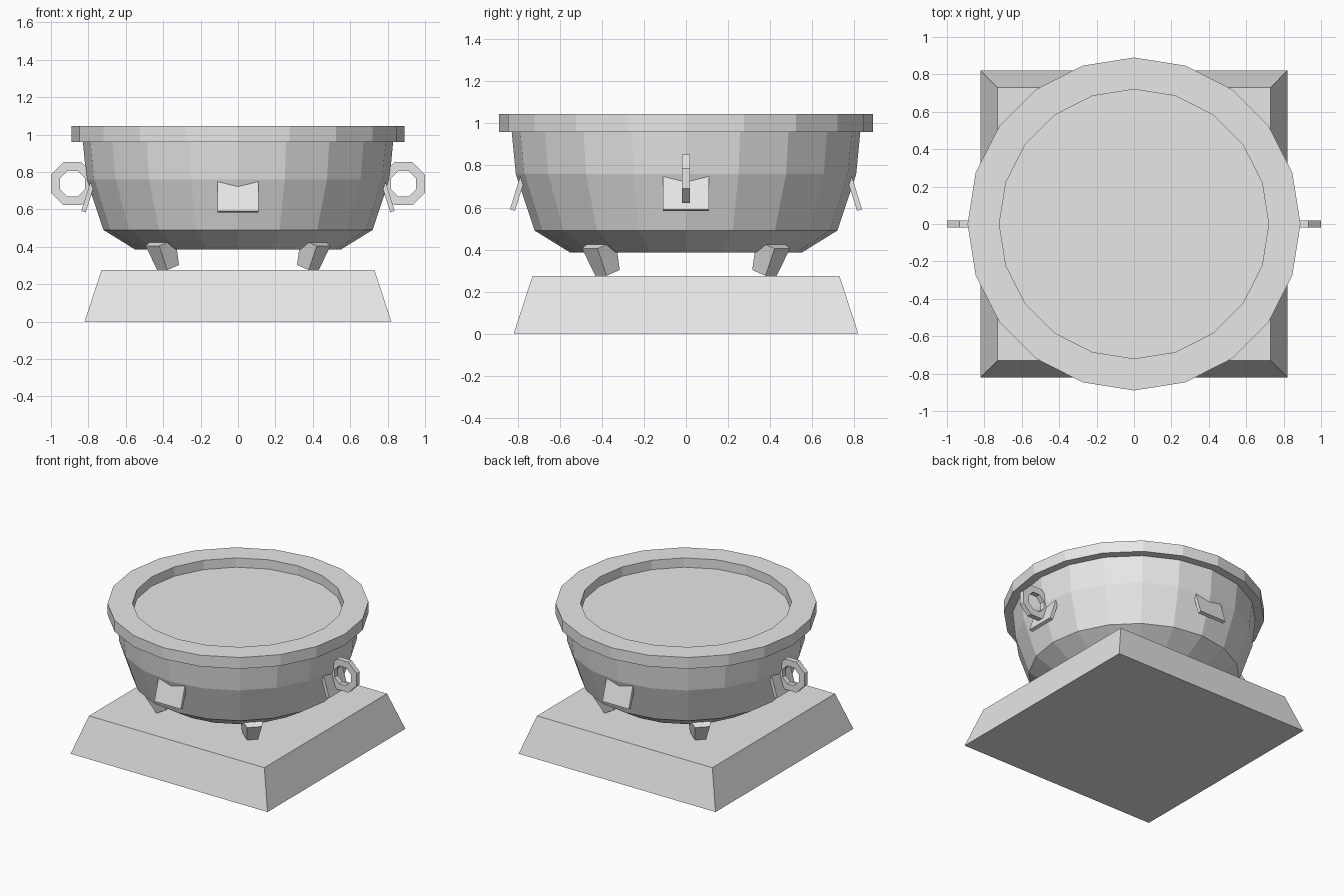
import bpy, math
from math import cos, sin, pi, radians
from mathutils import Matrix, Vector

cube = bpy.data.objects.get("Cube")
if cube:
    bpy.data.objects.remove(cube, do_unlink=True)

stone = bpy.data.materials.new("pale grey stone")
stone.use_nodes = True
grey = (0.8, 0.8, 0.8, 1)
stone.diffuse_color = grey
stone.node_tree.nodes["Principled BSDF"].inputs["Base Color"].default_value = grey


def loft(name, sections, matrix=Matrix(), closed=False):
    """Join (radius, height, sides, phase) polygons; cap the ends or close the loop."""
    sides = sections[0][2]
    verts = [(r * cos(p + 2 * pi * i / n), r * sin(p + 2 * pi * i / n), z)
             for r, z, n, p in sections for i in range(n)]
    count = len(sections)
    faces = []
    for s in range(count if closed else count - 1):
        a, b = s * sides, (s + 1) % count * sides
        for i in range(sides):
            j = (i + 1) % sides
            faces.append((a + i, a + j, b + j, b + i))
    if not closed:
        faces.append(tuple(reversed(range(sides))))
        faces.append(tuple(range((count - 1) * sides, count * sides)))
    mesh = bpy.data.meshes.new(name)
    mesh.from_pydata(verts, [], faces)
    mesh.transform(matrix)
    mesh.materials.append(stone)
    obj = bpy.data.objects.new(name, mesh)
    bpy.context.collection.objects.link(obj)
    return obj


def rings(profile, sides, phase=0.0):
    return [(r, z, sides, phase) for r, z in profile]


# Square tapered plinth
root2 = math.sqrt(2)
loft("plinth", rings([(0.82 * root2, 0), (0.73 * root2, 0.275)], 4, pi / 4))

# Bowl with its filled surface, and the overhanging rim
loft("bowl", rings([(0.55, 0.385), (0.72, 0.49), (0.81, 0.76),
                    (0.83, 0.965), (0.72, 0.975)], 20))
loft("rim", rings([(0.72, 0.96), (0.89, 0.96), (0.89, 1.045), (0.72, 1.045)], 20),
     closed=True)

# Five-sided feet leaning outwards under the bowl
foot_low, foot_high = Vector((0.525, 0, 0.295)), Vector((0.582, 0, 0.432))
axis = foot_high - foot_low
lean = Matrix.Rotation(math.atan2(axis.x, axis.z), 4, "Y")
for i, place in enumerate(("back_left", "back_right", "front_right", "front_left")):
    turn = Matrix.Rotation(pi / 4 + i * pi / 2, 4, "Z")
    loft("foot_" + place, rings([(0.064, 0), (0.088, axis.length)], 5, pi / 5),
         turn @ Matrix.Translation(foot_low) @ lean)

# Tilted plates set into the four sides of the bowl
tilt = Matrix.Rotation(radians(-17.5), 4, "Y")
for i, place in enumerate(("left", "back", "right", "front")):
    turn = Matrix.Rotation(i * pi / 2, 4, "Z")
    box = Matrix.Diagonal((0.025, 0.22, 0.2, 1))
    loft("plate_" + place, rings([(root2 / 2, -0.5), (root2 / 2, 0.5)], 4, pi / 4),
         turn @ Matrix.Translation((0.796, 0, 0.683)) @ tilt @ box)

# Octagonal ring handles on both sides
upright = Matrix.Rotation(pi / 2, 4, "X")
outer, inner, half = 0.1245, 0.073, 0.019
for name, x in (("handle_left", 0.885), ("handle_right", -0.885)):
    loft(name, rings([(inner, -half), (outer, -half), (outer, half), (inner, half)],
                     8, pi / 8),
         Matrix.Translation((x, 0, 0.737)) @ upright, closed=True)
